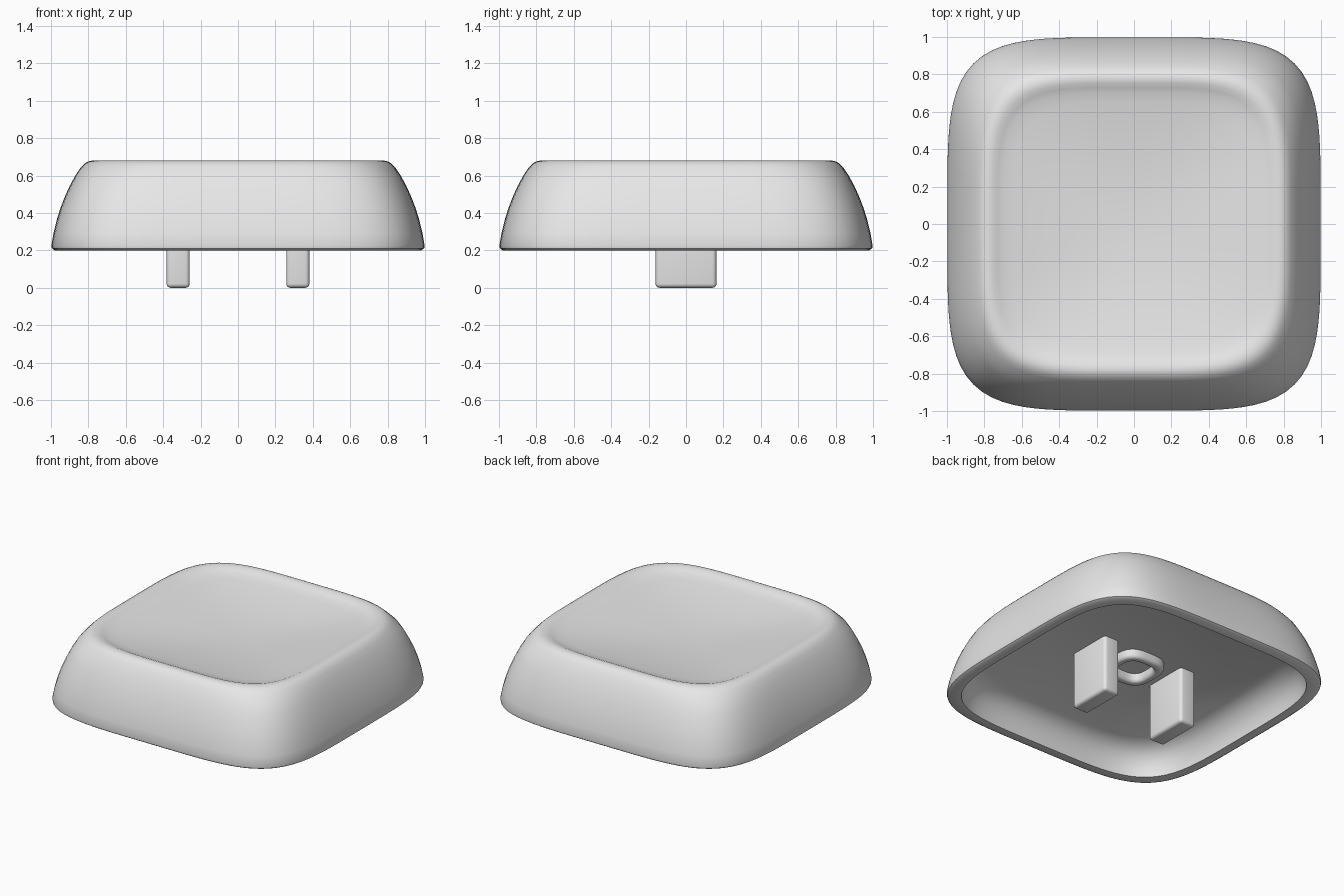
import bpy, bmesh
from math import cos, sin, pi, radians

cube = bpy.data.objects.get("Cube")
if cube:
    bpy.data.objects.remove(cube, do_unlink=True)

SEGMENTS = 128

plastic = bpy.data.materials.new("light_grey_plastic")
plastic.use_nodes = True
grey = (0.8, 0.8, 0.8, 1)
plastic.diffuse_color = grey
plastic.node_tree.nodes["Principled BSDF"].inputs["Base Color"].default_value = grey


def finish(name, bm, angle):
    """Turn a bmesh into a smooth-shaded object."""
    bmesh.ops.recalc_face_normals(bm, faces=bm.faces)
    mesh = bpy.data.meshes.new(name)
    bm.to_mesh(mesh)
    bm.free()
    obj = bpy.data.objects.new(name, mesh)
    bpy.context.collection.objects.link(obj)
    mesh.materials.append(plastic)
    bpy.ops.object.select_all(action="DESELECT")
    obj.select_set(True)
    bpy.context.view_layer.objects.active = obj
    bpy.ops.object.shade_smooth_by_angle(angle=radians(angle))
    return obj


def squircle(bm, size, z, power):
    """Ring of vertices on a rounded square."""
    ring = []
    for i in range(SEGMENTS):
        a = 2 * pi * i / SEGMENTS
        r = size / (abs(cos(a)) ** power + abs(sin(a)) ** power) ** (1 / power)
        ring.append(bm.verts.new((r * cos(a), r * sin(a), z)))
    return ring


def bridge(bm, a, b):
    for i in range(SEGMENTS):
        j = (i + 1) % SEGMENTS
        bm.faces.new((a[i], a[j], b[j], b[i]))


# Cap shell: dish, rounded rim, curved skirt, bottom lip and hollow underside
DISH_EDGE, DISH_Z, DISH_DEPTH = 0.7, 0.655, 0.065
profile = []
for i in range(1, 15):
    t = i / 14
    profile.append((DISH_EDGE * t, DISH_Z - DISH_DEPTH * (1 - t * t), 2 + 2.3 * t))
rim = [(0.73, 0.666), (0.755, 0.677), (0.78, 0.68), (0.80, 0.676), (0.82, 0.665), (0.84, 0.645)]
profile += [(s, z, 4.3) for s, z in rim]
skirt = [(0.87, 0.6), (0.90, 0.545), (0.925, 0.49), (0.95, 0.425), (0.97, 0.36), (0.987, 0.29),
         (0.998, 0.225), (0.995, 0.21), (0.98, 0.2)]
profile += [(s, z, 4.6) for s, z in skirt]
hollow = [(0.92, 0.2), (0.915, 0.24), (0.9, 0.29), (0.875, 0.335), (0.84, 0.37), (0.78, 0.4)]
profile += [(s, z, 4.6) for s, z in hollow]

bm = bmesh.new()
rings = [squircle(bm, *p) for p in profile]
for a, b in zip(rings, rings[1:]):
    bridge(bm, a, b)
centre = bm.verts.new((0, 0, DISH_Z - DISH_DEPTH))
for i in range(SEGMENTS):
    bm.faces.new((centre, rings[0][i], rings[0][(i + 1) % SEGMENTS]))
bm.faces.new(rings[-1])
finish("cap_shell", bm, 35)

# Small raised ring in the middle of the underside
bm = bmesh.new()
ring_profile = [(0.17, 0.41), (0.17, 0.36), (0.162, 0.345), (0.15, 0.34),
                (0.13, 0.34), (0.118, 0.345), (0.11, 0.36), (0.11, 0.41)]
rings = [squircle(bm, s, z, 3.2) for s, z in ring_profile]
for a, b in zip(rings, rings[1:] + rings[:1]):
    bridge(bm, a, b)
finish("centre_ring", bm, 40)

# Two mounting prongs
for name, side in (("left_prong", 1), ("right_prong", -1)):
    bm = bmesh.new()
    bmesh.ops.create_cube(bm, size=1)
    for v in bm.verts:
        v.co = (v.co.x * 0.124 + side * 0.32, v.co.y * 0.326, (v.co.z + 0.5) * 0.44)
    bmesh.ops.bevel(bm, geom=bm.edges[:], offset=0.022, segments=4, profile=0.5, affect="EDGES")
    finish(name, bm, 40)
